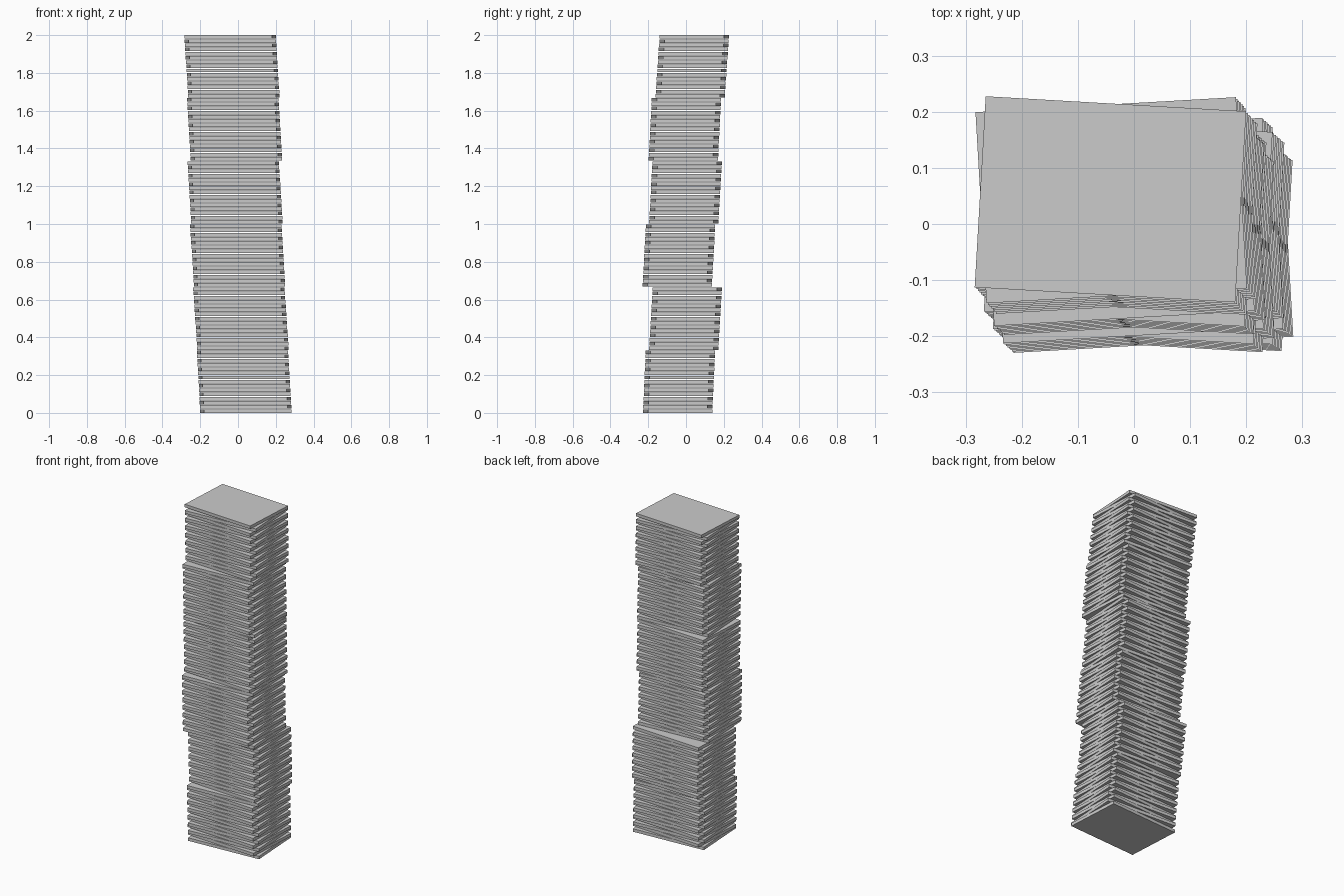
import bpy
import bmesh
from math import radians
from mathutils import Matrix

if "Cube" in bpy.data.objects:
    bpy.data.objects.remove(bpy.data.objects["Cube"])

WIDTH, DEPTH, THICK = 0.465, 0.341, 0.0185
GROUPS, PER_GROUP = 6, 15
COUNT = GROUPS * PER_GROUP
PITCH = (2.0 - THICK) / (COUNT - 1)
TWIST = radians(3.3)

# Drift of the slab centres in each bundle: (x0, x1, y0, y1)
DRIFT = [
    (0.042, 0.024, -0.044, -0.030),
    (0.026, 0.005, -0.012, 0.007),
    (0.008, -0.011, -0.046, -0.029),
    (-0.006, -0.025, -0.012, 0.006),
    (-0.009, -0.027, -0.014, 0.002),
    (-0.022, -0.042, 0.022, 0.044),
]


def add_slab(bm, x, y, z, angle):
    m = (Matrix.Translation((x, y, z)) @ Matrix.Rotation(angle, 4, 'Z')
         @ Matrix.Diagonal((WIDTH, DEPTH, THICK, 1)))
    bmesh.ops.create_cube(bm, size=1.0, matrix=m)


# Stack of sheets, alternately twisted, one object per bundle
for g, (x0, x1, y0, y1) in enumerate(DRIFT):
    bm = bmesh.new()
    for k in range(PER_GROUP):
        i = g * PER_GROUP + k
        t = k / (PER_GROUP - 1)
        add_slab(bm, x0 + (x1 - x0) * t, y0 + (y1 - y0) * t,
                 THICK / 2 + i * PITCH, TWIST if i % 2 == 0 else -TWIST)
    mesh = bpy.data.meshes.new(f"sheet_bundle_{g + 1}")
    bm.to_mesh(mesh)
    bm.free()
    bpy.context.collection.objects.link(bpy.data.objects.new(mesh.name, mesh))
